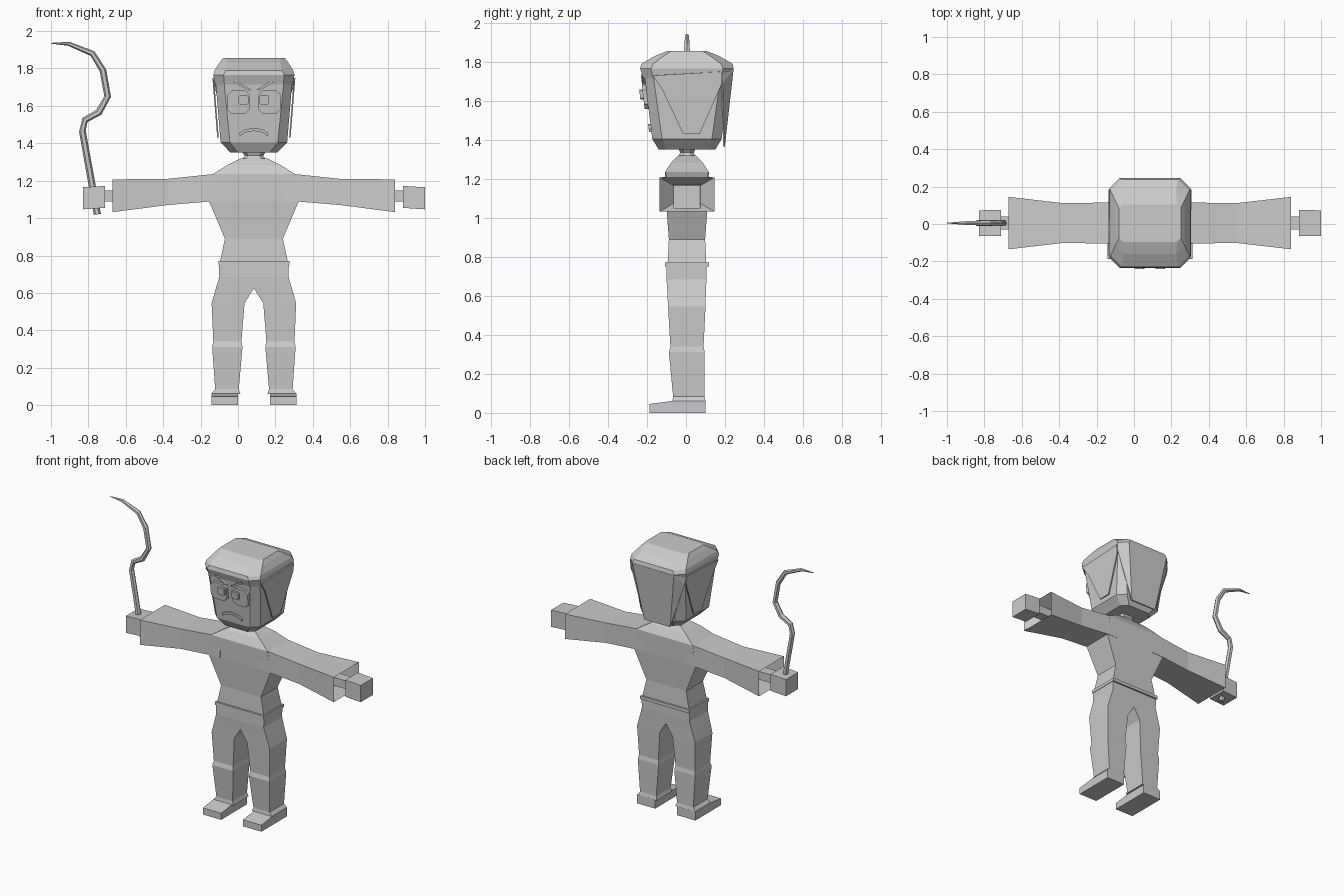
import bpy, bmesh, math
from mathutils import Vector

if "Cube" in bpy.data.objects:
    bpy.data.objects.remove(bpy.data.objects["Cube"])

CX, CY = 0.085, 0.005   # body axis
grey = bpy.data.materials.new("plain grey")
grey.diffuse_color = (0.6, 0.6, 0.6, 1)
grey.use_nodes = True
grey.node_tree.nodes["Principled BSDF"].inputs["Base Color"].default_value = grey.diffuse_color


def make(name, verts, faces):
    me = bpy.data.meshes.new(name)
    me.from_pydata([tuple(v) for v in verts], [], faces)
    bm = bmesh.new()
    bm.from_mesh(me)
    bmesh.ops.recalc_face_normals(bm, faces=bm.faces)
    bm.to_mesh(me)
    bm.free()
    me.materials.append(grey)
    ob = bpy.data.objects.new(name, me)
    bpy.context.collection.objects.link(ob)
    return ob


def loft(name, rings):
    """Skin equal-length rings and cap both ends."""
    n = len(rings[0])
    verts = [v for r in rings for v in r]
    faces = [(i * n + j, i * n + (j + 1) % n, (i + 1) * n + (j + 1) % n, (i + 1) * n + j)
             for i in range(len(rings) - 1) for j in range(n)]
    faces += [tuple(range(n)), tuple(range(len(verts) - n, len(verts)))]
    return make(name, verts, faces)


def rect(x0, x1, y0, y1, z):
    return [(x0, y0, z), (x1, y0, z), (x1, y1, z), (x0, y1, z)]


def octa(hx, hy, z, c):
    """Rectangle with cut corners."""
    p = [(hx - c, -hy), (hx, -hy + c), (hx, hy - c), (hx - c, hy),
         (-hx + c, hy), (-hx, hy - c), (-hx, -hy + c), (-hx + c, -hy)]
    return [(CX + x, CY + y, z) for x, y in p]


def plate(name, pts, y_of, depth):
    """Front-facing plate: outline in x,z standing proud of the face."""
    back = [(x, y_of(z) + 0.02, z) for x, z in pts]
    return loft(name, [back, [(x, y_of(z) - depth, z) for x, z in pts]])


def solidify(ob, t):
    m = ob.modifiers.new("thickness", "SOLIDIFY")
    m.thickness, m.offset = t, 0


# Torso, belt and neck
loft("torso", [rect(CX - hx, CX + hx, CY - hy, CY + hy, z) for hx, hy, z in
               [(.185, .1, .75), (.155, .093, .89), (.24, .108, 1.09), (.22, .112, 1.235),
                (.14, .08, 1.285), (.07, .045, 1.32)]])
loft("belt", [rect(CX - .19, CX + .19, CY - .112, CY + .112, z) for z in (.75, .772)])
loft("neck", [octa(hx, hy, z, .02) for hx, hy, z in
              [(.065, .045, 1.31), (.05, .035, 1.335), (.075, .05, 1.37)]])

# Head: jaw to brow
loft("head", [octa(.125, .145, 1.35, .04), octa(.178, .178, 1.405, .05),
              octa(.205, .218, 1.73, .045)])

# Hair: cap, side locks and back lock
loft("hair_cap", [octa(.208, .222, 1.715, .05), octa(.217, .24, 1.765, .055),
                  octa(.21, .234, 1.79, .06), octa(.185, .165, 1.83, .045),
                  octa(.165, .1, 1.856, .02)])
LOCK = [(-.17, 1.73), (-.12, 1.655), (-.015, 1.43), (.07, 1.43), (.185, 1.69), (.185, 1.75)]
for s, side in ((-1, "right"), (1, "left")):
    lock = make(side + "_hair_lock",
                [(CX + s * (.192 + (z - 1.43) * .08), y, z) for y, z in LOCK], [tuple(range(6))])
    solidify(lock, .008)
back = make("back_hair_lock",
            [(CX + x, y, z) for x, y, z in
             [(-.212, .18, 1.74), (-.16, .24, 1.76), (.16, .24, 1.76), (.212, .18, 1.74),
              (.205, .185, 1.69), (.1, .195, 1.365), (-.1, .195, 1.365), (-.205, .185, 1.69)]],
            [(0, 1, 7), (1, 6, 7), (1, 2, 5, 6), (2, 4, 5), (2, 3, 4)])
solidify(back, .008)


def face_y(z):
    return CY - .178 - (z - 1.405) * .123


def cut_box(cx, cz, h, c):
    p = [(h - c, -h), (h, -h + c), (h, h - c), (h - c, h),
         (-h + c, h), (-h, h - c), (-h, -h + c), (-h + c, -h)]
    return [(cx + x, cz + z) for x, z in p]


# Eyes, pupils and slanted brows
for s, side in ((-1, "right"), (1, "left")):
    plate(side + "_eye", cut_box(CX + s * .083, 1.62, .062, .026), face_y, .02)
    plate(side + "_pupil", cut_box(CX + s * .055, 1.632, .026, .008), face_y, .036)
    plate(side + "_brow", [(CX + s * x, z) for x, z in
                           [(.012, 1.685), (.03, 1.683), (.105, 1.725), (.1, 1.738)]], face_y, .018)

# Frowning mouth
arc = [(-.078, 1.455), (-.05, 1.474), (0, 1.482), (.05, 1.474), (.078, 1.455)]
plate("mouth", [(CX + x, z) for x, z in arc] +
      [(CX + x * .95, z - .016) for x, z in reversed(arc)], face_y, .012)


def ring_x(s, d, y, z0, z1):
    """Upright rectangle at distance d from the body axis."""
    x = CX + s * d
    return [(x, CY - y, z0), (x, CY + y, z0), (x, CY + y, z1), (x, CY - y, z1)]


for s, side in ((-1, "right"), (1, "left")):
    # Flared sleeve with a hollow cuff
    loft(side + "_sleeve", [ring_x(s, *r) for r in
                            [(.15, .11, 1.09, 1.235), (.22, .11, 1.09, 1.235),
                             (.46, .106, 1.07, 1.21), (.755, .14, 1.032, 1.207),
                             (.66, .06, 1.08, 1.16)]])
    # Wrist and fist
    loft(side + "_wrist", [ring_x(s, d, .035, 1.09, 1.148) for d in (.65, .81)])
    loft(side + "_fist", [ring_x(s, .796, .07, 1.055, 1.172), ring_x(s, .914, .068, 1.047, 1.165)])

    # Trouser leg: inner edge, outer edge, front, back, height
    rings = []
    for a, b, y0, y1, z in [(0, .187, -.1, .105, .76), (0, .185, -.1, .105, .685),
                            (0, .203, -.096, .102, .625), (.05, .226, -.092, .1, .545),
                            (.067, .217, -.08, .09, .34), (.061, .223, -.088, .096, .312),
                            (.081, .207, -.066, .094, .085), (.072, .228, -.07, .1, .06)]:
        rings.append(rect(CX + s * a, CX + s * b, y0, y1, z))
    loft(side + "_leg", rings)

    # Wedge-toed shoe
    shoe = [(-.187, 0), (.1, 0), (.1, .062), (-.066, .062), (-.187, .046)]
    loft(side + "_shoe", [[(CX + s * d, y, z) for y, z in shoe] for d in (.085, .228)])

# Curved hooked blade with its grip, swept as a tapering six-sided tube
PATH = [(-.752, 1.02, .019), (-.832, 1.465, .018), (-.818, 1.525, .017), (-.745, 1.565, .019),
        (-.697, 1.65, .018), (-.722, 1.79, .018), (-.778, 1.88, .016), (-.905, 1.932, .011),
        (-1.0, 1.935, .002)]
pts = [Vector((x, 0.005, z)) for x, z, r in PATH]
rings = []
for i, p in enumerate(pts):
    t = (pts[min(i + 1, len(pts) - 1)] - pts[max(i - 1, 0)]).normalized()
    side_dir = t.cross(Vector((0, 1, 0)))
    r = PATH[i][2]
    rings.append([p + side_dir * r * math.cos(k * math.pi / 3)
                  + Vector((0, r * math.sin(k * math.pi / 3), 0)) for k in range(6)])
loft("hooked_blade", rings)
